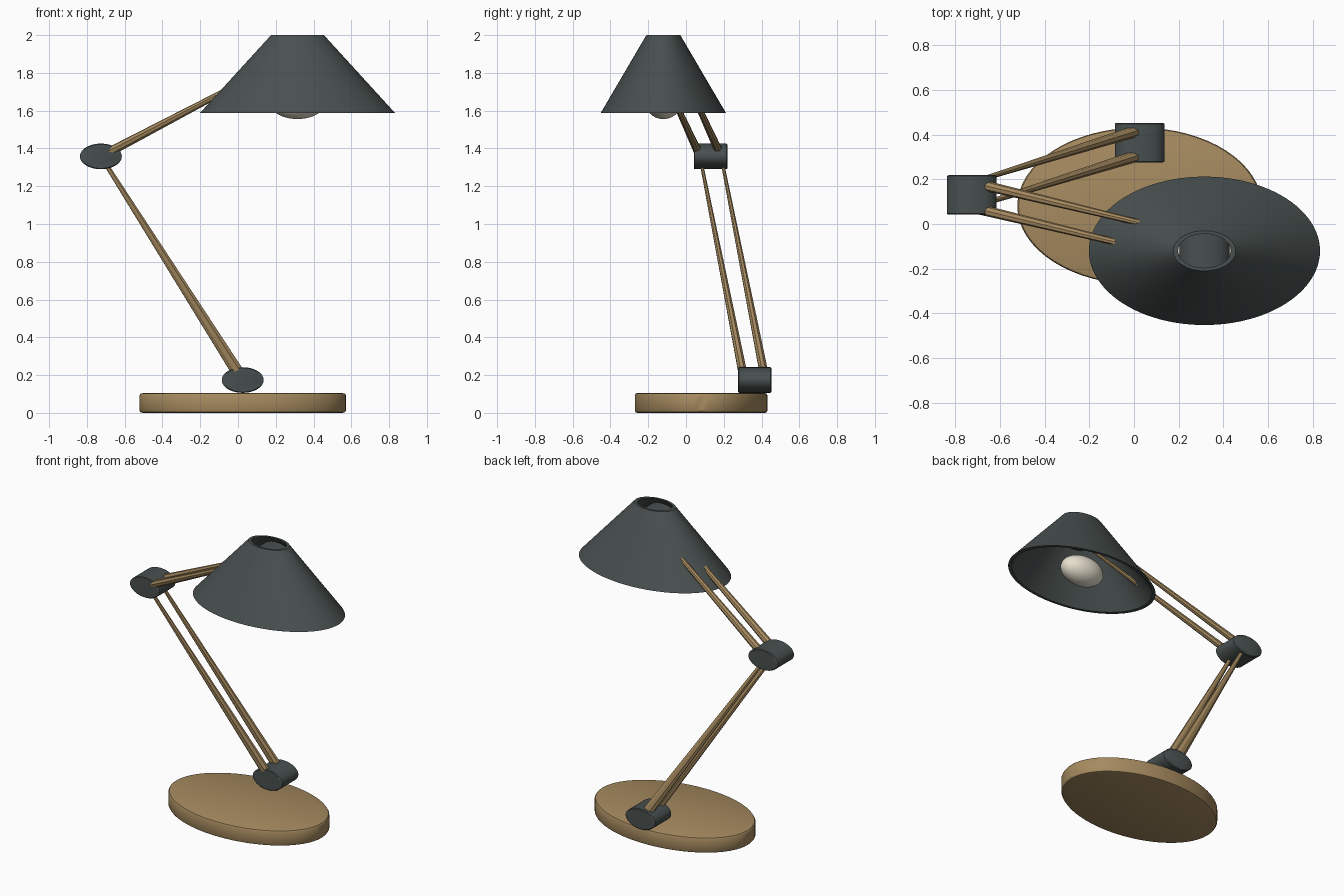
import bpy, bmesh, math
from mathutils import Vector, Matrix

if "Cube" in bpy.data.objects:
    bpy.data.objects.remove(bpy.data.objects["Cube"])

# Everything round is squashed by the same proportions
SX, SY, SZ = 1.0, 0.642, 0.61
SQUASH = Matrix.Diagonal((SX, SY, SZ, 1))


def material(name, rgb):
    m = bpy.data.materials.new(name)
    m.diffuse_color = (*rgb, 1)
    m.use_nodes = True
    m.node_tree.nodes["Principled BSDF"].inputs["Base Color"].default_value = m.diffuse_color
    return m


WOOD = material("wood", (0.38, 0.255, 0.115))
DARK = material("dark_metal", (0.065, 0.08, 0.078))
GLASS = material("bulb_glass", (0.80, 0.75, 0.62))


def finish(name, bm, mat, angle=None):
    """Turn a bmesh into an object, smooth-shaded when an angle is given."""
    bmesh.ops.recalc_face_normals(bm, faces=bm.faces)
    me = bpy.data.meshes.new(name)
    bm.to_mesh(me)
    bm.free()
    me.materials.append(mat)
    ob = bpy.data.objects.new(name, me)
    bpy.context.collection.objects.link(ob)
    if angle:
        bpy.ops.object.select_all(action='DESELECT')
        ob.select_set(True)
        bpy.context.view_layer.objects.active = ob
        bpy.ops.object.shade_smooth_by_angle(angle=math.radians(angle))
    return ob


def lathe(name, profile, center, mat, axis='Z', closed=False, steps=64, angle=35):
    """Spin (radius, height) points, squash, and move to center."""
    bm = bmesh.new()
    rings = []
    for r, h in profile:
        ring = []
        for i in range(steps):
            a = 2 * math.pi * i / steps
            ring.append(bm.verts.new((r * math.cos(a), r * math.sin(a), h)))
        rings.append(ring)
    pairs = list(zip(rings, rings[1:]))
    if closed:
        pairs.append((rings[-1], rings[0]))
    for lo, hi in pairs:
        for i in range(steps):
            j = (i + 1) % steps
            bm.faces.new((lo[i], lo[j], hi[j], hi[i]))
    if not closed:
        bm.faces.new(rings[0])
        bm.faces.new(rings[-1])
    turn = Matrix.Rotation(math.pi / 2, 4, 'X') if axis == 'Y' else Matrix()
    bm.transform(Matrix.Translation(center) @ SQUASH @ turn)
    return finish(name, bm, mat, angle)


def rod(name, start, end, r1, r2):
    """Tapered eight-sided rod; round before squashing."""
    a = Vector((start[0] / SX, start[1] / SY, start[2] / SZ))
    b = Vector((end[0] / SX, end[1] / SY, end[2] / SZ))
    d = b - a
    turn = d.to_track_quat('Z', 'Y').to_matrix().to_4x4()
    bm = bmesh.new()
    bmesh.ops.create_cone(bm, cap_ends=True, segments=8, radius1=r1, radius2=r2,
                          depth=d.length,
                          matrix=SQUASH @ Matrix.Translation((a + b) / 2) @ turn)
    return finish(name, bm, WOOD)


# Round base with softened edges
base_h = 0.105 / SZ
R, e = 0.547, 0.02
lathe("base", [(R - e, 0), (R - 0.3 * e, 0.3 * e), (R, e), (R, base_h - e),
               (R - 0.3 * e, base_h - 0.3 * e), (R - e, base_h)],
      (0.025, 0.08, 0), WOOD)

# Three joints: base, elbow, and inside the top of the shade
JOINTS = {"base_joint": (0.025, 0.364, 0.174),
          "elbow_joint": (-0.726, 0.13, 1.358),
          "head_joint": (0.315, -0.12, 1.905)}
hw = 0.0885 / SY
for name, c in JOINTS.items():
    lathe(name, [(0.104, -hw), (0.111, -hw + 0.007), (0.111, hw - 0.007), (0.104, hw)],
          c, DARK, axis='Y', steps=48)

# Paired arm rods
for side, dy in (("front", -0.056), ("back", 0.056)):
    pts = [(c[0], c[1] + dy, c[2]) for c in JOINTS.values()]
    rod(f"lower_arm_{side}", pts[0], pts[1], 0.039, 0.013)
    rod(f"upper_arm_{side}", pts[1], pts[2], 0.036, 0.014)

# Hollow conical shade, open at both ends
z0, z1 = 1.587 / SZ, 2.0 / SZ
lathe("shade", [(0.517, z0), (0.14, z1), (0.118, z1), (0.492, z0)],
      (0.315, -0.12, 0), DARK, closed=True, steps=96)

# Bulb
bm = bmesh.new()
bmesh.ops.create_uvsphere(bm, u_segments=32, v_segments=20, radius=0.15,
                          matrix=Matrix.Translation((0.315, -0.12, 1.647)) @ SQUASH)
finish("bulb", bm, GLASS, 60)
